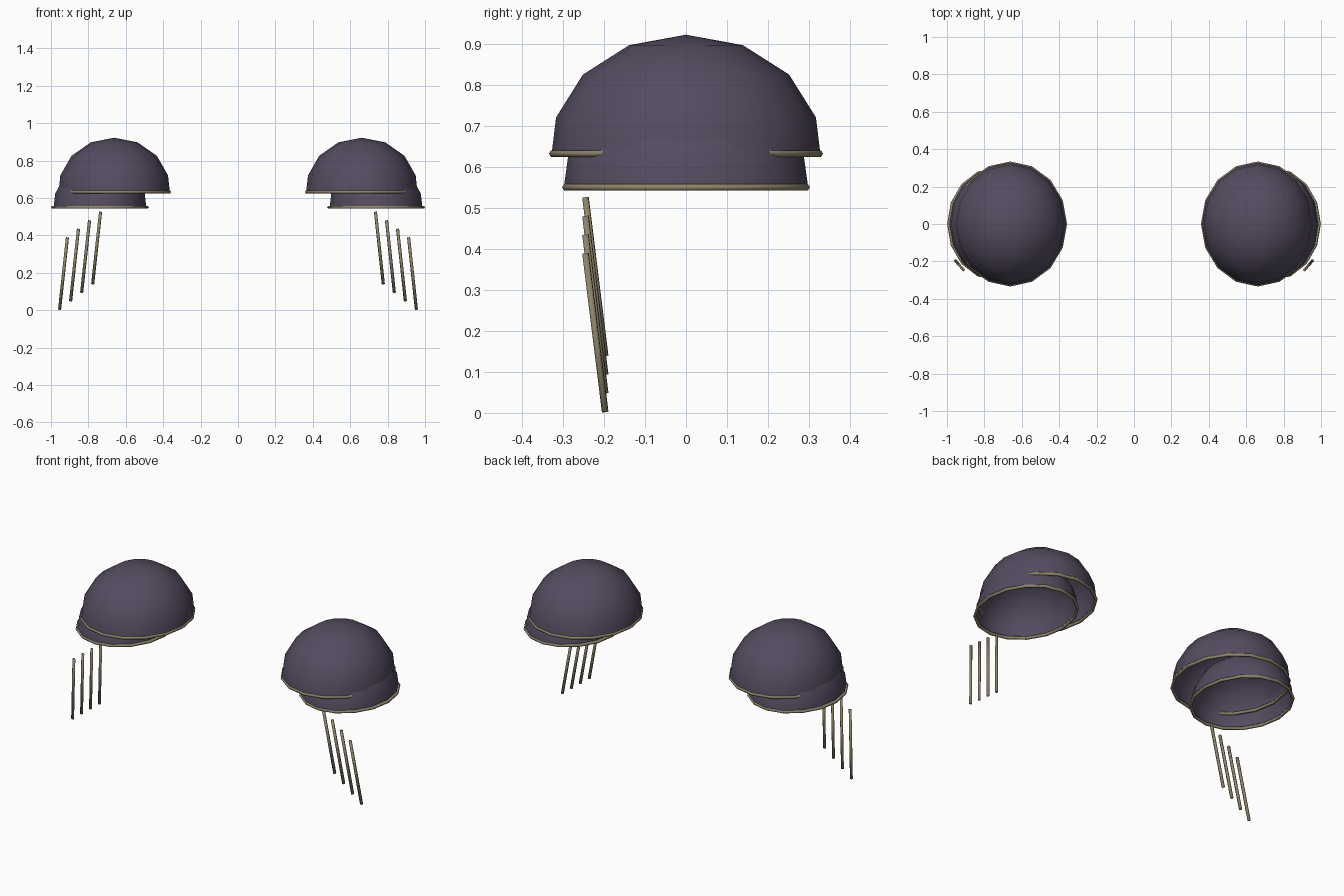
import bpy, bmesh, math
from mathutils import Vector

if "Cube" in bpy.data.objects:
    bpy.data.objects.remove(bpy.data.objects["Cube"])


def material(name, rgb):
    m = bpy.data.materials.new(name)
    m.diffuse_color = (*rgb, 1)
    m.use_nodes = True
    m.node_tree.nodes["Principled BSDF"].inputs["Base Color"].default_value = m.diffuse_color
    return m


PURPLE = material("dusky_purple", (0.090, 0.072, 0.118))
TAN = material("dull_brass", (0.275, 0.235, 0.150))
SEG = 16


def finish(bm, name, mat):
    bmesh.ops.recalc_face_normals(bm, faces=bm.faces)
    me = bpy.data.meshes.new(name)
    bm.to_mesh(me)
    bm.free()
    me.materials.append(mat)
    for p in me.polygons:
        p.use_smooth = True
    ob = bpy.data.objects.new(name, me)
    bpy.context.collection.objects.link(ob)
    return ob


def ellipse(cx, rx, ry, z, n=SEG):
    return [Vector((cx + rx * math.cos(2 * math.pi * i / n),
                    ry * math.sin(2 * math.pi * i / n), z)) for i in range(n)]


def dome(name, cx, rx, ry, base, centre, height):
    """Open half-ellipsoid shell with a short straight skirt."""
    bm = bmesh.new()
    rings = []
    for deg in (25, 50, 75, 92):
        a = math.radians(deg)
        z = base if deg > 90 else centre + height * math.cos(a)
        rings.append([bm.verts.new(p) for p in
                      ellipse(cx, rx * math.sin(a), ry * math.sin(a), z)])
    top = bm.verts.new((cx, 0, centre + height))
    for i in range(SEG):
        j = (i + 1) % SEG
        bm.faces.new((top, rings[0][i], rings[0][j]))
        for a, b in zip(rings, rings[1:]):
            bm.faces.new((a[i], b[i], b[j], a[j]))
    ob = finish(bm, name, PURPLE)
    # keep the open shell facing outward
    if ob.data.polygons[0].normal.z < 0:
        ob.data.flip_normals()


def rim(name, cx, rx, ry, z, r=0.009, sides=6):
    """Thin tube that trims the edge of a dome."""
    bm = bmesh.new()
    loops = []
    for k in range(sides):
        a = 2 * math.pi * k / sides
        d = r * math.cos(a)
        loops.append([bm.verts.new(p) for p in
                      ellipse(cx, rx + d, ry + d, z + r * math.sin(a))])
    for k in range(sides):
        a, b = loops[k], loops[(k + 1) % sides]
        for i in range(SEG):
            j = (i + 1) % SEG
            bm.faces.new((a[i], a[j], b[j], b[i]))
    finish(bm, name, TAN)


def rod(name, start, end, r=0.0085):
    """Slim six-sided rod between two points."""
    s, e = Vector(start), Vector(end)
    bm = bmesh.new()
    bmesh.ops.create_cone(bm, cap_ends=True, segments=6, radius1=r, radius2=r,
                          depth=(e - s).length)
    turn = (e - s).to_track_quat('Z', 'Y')
    for v in bm.verts:
        v.co = turn @ v.co + (s + e) / 2
    finish(bm, name, TAN)


for side, s in (("left", -1), ("right", 1)):
    # overlapping shoulder shells and their trims
    dome(f"upper_dome_{side}", s * 0.662, 0.298, 0.328, 0.63, 0.65, 0.272)
    rim(f"upper_rim_{side}", s * 0.662, 0.295, 0.325, 0.632)
    dome(f"lower_dome_{side}", s * 0.738, 0.248, 0.298, 0.55, 0.56, 0.24)
    rim(f"lower_rim_{side}", s * 0.738, 0.252, 0.293, 0.55)
    # four hanging rods, stepping down toward the outside
    for i in range(4):
        x, z = 0.735 + 0.059 * i, 0.525 - 0.0455 * i
        rod(f"hanging_rod_{side}_{i + 1}", (s * x, -0.245, z),
            (s * (x + 0.042), -0.197, z - 0.386))
